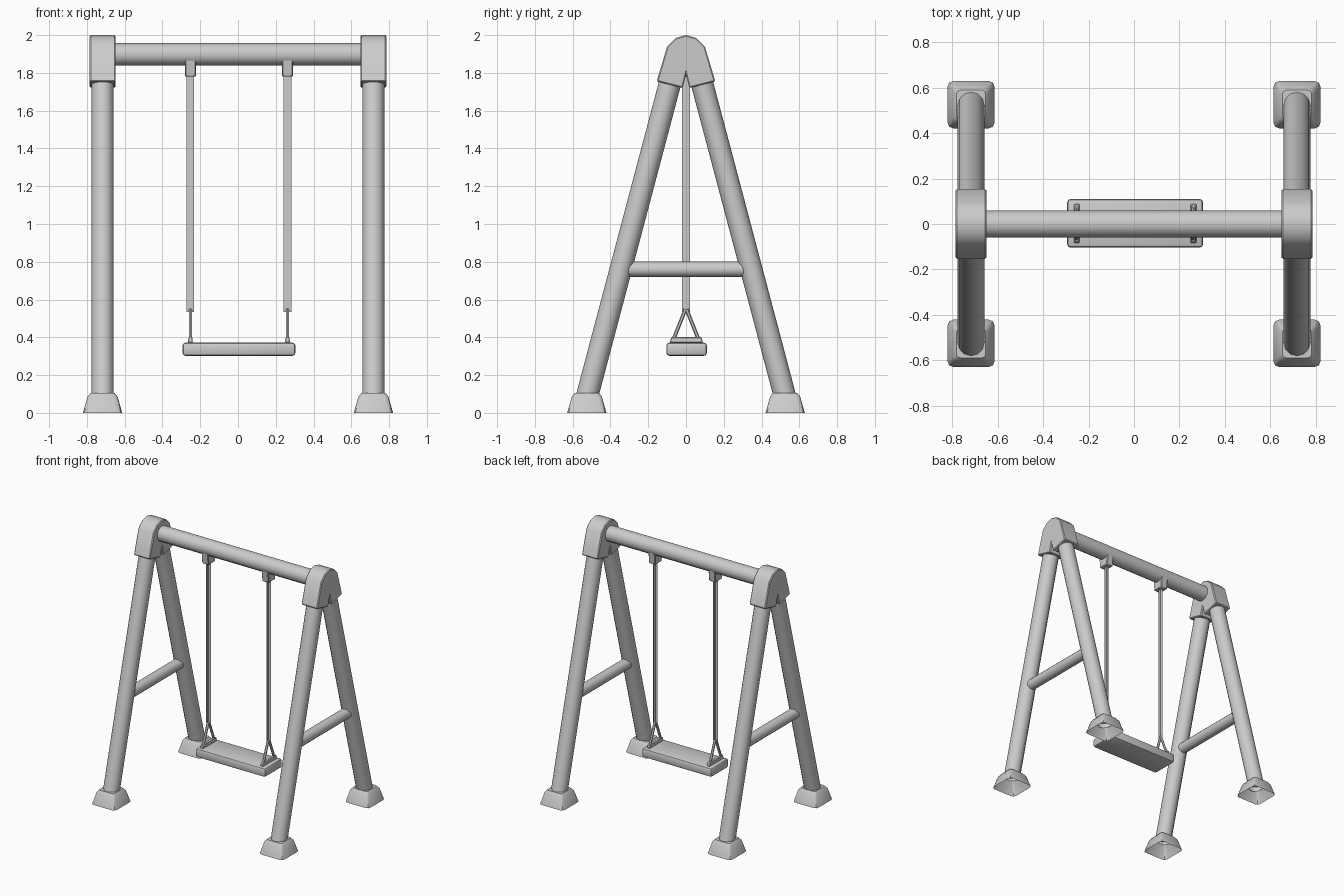
import bpy, bmesh, math
from mathutils import Vector

if "Cube" in bpy.data.objects:
    bpy.data.objects.remove(bpy.data.objects["Cube"], do_unlink=True)

GREY = (0.6, 0.6, 0.6, 1)
mat = bpy.data.materials.new("light grey")
mat.use_nodes = True
mat.diffuse_color = GREY
mat.node_tree.nodes["Principled BSDF"].inputs["Base Color"].default_value = GREY


def finish(name, bm, bevel=0.0, segments=1, angle=35, recalc=True):
    if recalc:
        bmesh.ops.recalc_face_normals(bm, faces=bm.faces[:])
    mesh = bpy.data.meshes.new(name)
    bm.to_mesh(mesh)
    bm.free()
    mesh.materials.append(mat)
    obj = bpy.data.objects.new(name, mesh)
    bpy.context.collection.objects.link(obj)
    bpy.ops.object.select_all(action='DESELECT')
    obj.select_set(True)
    bpy.context.view_layer.objects.active = obj
    if bevel:
        mod = obj.modifiers.new("bevel", 'BEVEL')
        mod.width, mod.segments = bevel, segments
        mod.limit_method, mod.angle_limit = 'ANGLE', math.radians(40)
        bpy.ops.object.modifier_apply(modifier=mod.name)
    bpy.ops.object.shade_smooth_by_angle(angle=math.radians(angle))
    return obj


def rod(name, start, end, radius, sides=12, caps=True):
    a, b = Vector(start), Vector(end)
    bm = bmesh.new()
    bmesh.ops.create_cone(bm, segments=sides, cap_ends=caps, radius1=radius,
                          radius2=radius, depth=(b - a).length)
    turn = (b - a).to_track_quat('Z', 'Y').to_matrix()
    bmesh.ops.rotate(bm, matrix=turn, verts=bm.verts)
    bmesh.ops.translate(bm, vec=(a + b) / 2, verts=bm.verts)
    return finish(name, bm, angle=40)


def block(name, centre, size, bevel, low=(1, 1), high=(1, 1), segments=1):
    """Box with its bottom and top scaled in x and y for a taper."""
    bm = bmesh.new()
    bmesh.ops.create_cube(bm, size=1)
    for v in bm.verts:
        s = high if v.co.z > 0 else low
        v.co = Vector((v.co.x * size[0] * s[0], v.co.y * size[1] * s[1],
                       v.co.z * size[2])) + Vector(centre)
    return finish(name, bm, bevel, segments)


# Top corner cap: half outline in y and z, mirrored and extruded along x
HALF_CAP = [(0.0, 2.0), (0.055, 1.985), (0.1, 1.94), (0.155, 1.755), (0.018, 1.72)]


def corner_cap(name, x, half_width=0.068):
    outline = HALF_CAP + [(0, 1.79)] + [(-y, z) for y, z in HALF_CAP[:0:-1]]
    bm = bmesh.new()
    face = bm.faces.new([bm.verts.new((x - half_width, y, z)) for y, z in outline])
    ext = bmesh.ops.extrude_face_region(bm, geom=[face])
    bmesh.ops.translate(bm, vec=(2 * half_width, 0, 0),
                        verts=[v for v in ext["geom"] if isinstance(v, bmesh.types.BMVert)])
    finish(name, bm, 0.006)


# Hollow foot: rounded square rings, open underneath
def foot(name, x, y):
    bm = bmesh.new()
    rings = []
    for half, z in ((0.104, 0), (0.08, 0.085), (0.064, 0.105)):
        ring = []
        for i in range(4):
            for step in range(3):
                a = math.radians(90 * i + 45 * step)
                corner = math.radians(90 * i + 45)
                round_r = half * 0.25
                off = (half - round_r) * math.sqrt(2)
                ring.append(bm.verts.new((x + off * math.cos(corner) + round_r * math.cos(a),
                                          y + off * math.sin(corner) + round_r * math.sin(a), z)))
        rings.append(ring)
    for lower, upper in zip(rings, rings[1:]):
        for i in range(len(lower)):
            j = (i + 1) % len(lower)
            bm.faces.new((lower[i], lower[j], upper[j], upper[i]))
    bm.faces.new(rings[-1])
    finish(name, bm, recalc=False)


# Frame: two A-shaped ends joined by the top beam
for side, x in (("left", 0.717), ("right", -0.717)):
    corner_cap(side + "_corner_cap", x)
    rod(side + "_cross_bar", (x, -0.34, 0.76), (x, 0.34, 0.76), 0.041)
    for end, s in (("front", -1), ("back", 1)):
        rod(f"{side}_{end}_leg", (x, s * 0.527, 0.075), (x, s * 0.057, 1.85), 0.059, caps=False)
        foot(f"{side}_{end}_foot", x, s * 0.525)
rod("top_beam", (-0.7, 0, 1.898), (0.7, 0, 1.898), 0.059, sides=16)

# Swing seat
SEAT_X = 0.005
block("seat", (SEAT_X, 0.003, 0.337), (0.598, 0.215, 0.07), 0.016, segments=2)


# Hanging strap: two crossed flat strips
def strap(name, x, z0, z1, half=0.02):
    bm = bmesh.new()
    for dx, dy in ((half, 0), (0, half)):
        bm.faces.new([bm.verts.new((x + s * dx, s * dy, z))
                      for s, z in ((-1, z0), (1, z0), (1, z1), (-1, z1))])
    finish(name, bm)


# Bracket, strap and triangular hanger on each side of the seat
for side, s in (("left", 1), ("right", -1)):
    x = SEAT_X + s * 0.257
    block(side + "_beam_bracket", (x, 0, 1.83), (0.057, 0.1, 0.1), 0.005, low=(1, 0.8))
    strap(side + "_strap", x, 0.535, 1.78)
    block(side + "_hanger_base", (x, 0.002, 0.386), (0.026, 0.175, 0.03), 0.004, high=(0.8, 0.92))
    for end, t in (("front", -1), ("back", 1)):
        rod(f"{side}_{end}_hanger_bar", (x, t * 0.068, 0.385), (x, t * 0.003, 0.548), 0.01, sides=6)
